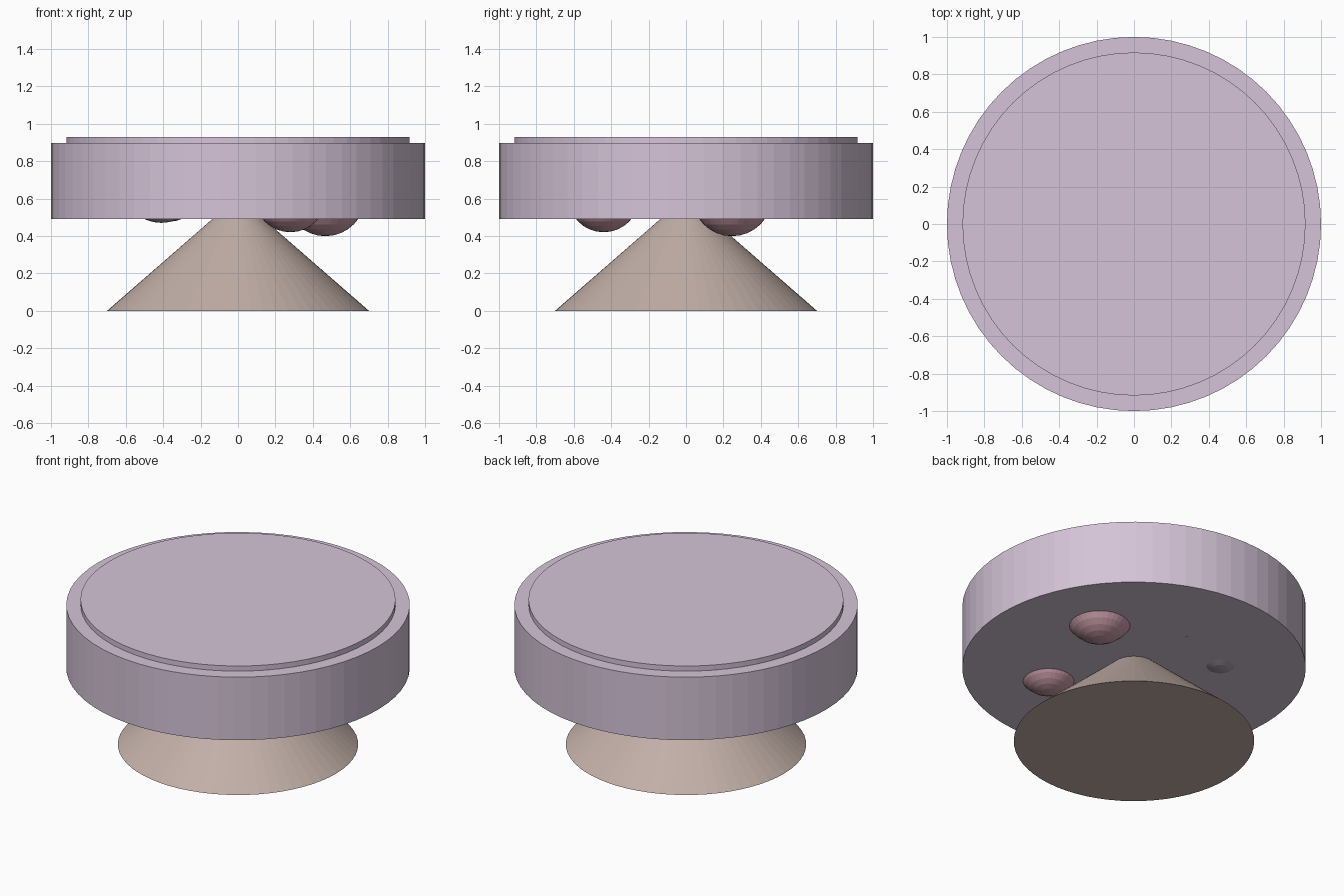
import bpy

if "Cube" in bpy.data.objects:
    bpy.data.objects.remove(bpy.data.objects["Cube"])


def material(name, rgb):
    m = bpy.data.materials.new(name)
    m.diffuse_color = (*rgb, 1)
    m.use_nodes = True
    m.node_tree.nodes["Principled BSDF"].inputs["Base Color"].default_value = m.diffuse_color
    return m


lilac = material("lilac", (0.66, 0.55, 0.68))
beige = material("beige", (0.54, 0.43, 0.39))
rose = material("rose", (0.58, 0.33, 0.39))
mauve = material("mauve", (0.42, 0.37, 0.42))


def finish(name, mat):
    ob = bpy.context.object
    ob.name = name
    ob.data.materials.append(mat)
    return ob


def cone(name, r1, r2, z0, z1, mat, sides=64):
    bpy.ops.mesh.primitive_cone_add(vertices=sides, radius1=r1, radius2=r2,
                                    depth=z1 - z0, location=(0, 0, (z0 + z1) / 2))
    return finish(name, mat)


def bump(name, x, y, half_width, depth, mat):
    # sphere whose cap pokes out below the underside of the drum
    r = (half_width ** 2 + depth ** 2) / (2 * depth)
    bpy.ops.mesh.primitive_uv_sphere_add(segments=32, ring_count=16, radius=r,
                                         location=(x, y, UNDER - depth + r))
    return finish(name, mat)


UNDER = 0.492

# conical foot, drum and raised lid
cone("foot_cone", 0.70, 0, 0, 0.61, beige)
cone("drum", 1.0, 1.0, UNDER, 0.897, lilac)
cone("raised_lid", 0.917, 0.917, 0.88, 0.93, lilac)

# round bumps on the underside
bump("bump_large", 0.467, 0.246, 0.177, 0.093, rose)
bump("bump_medium", 0.28, -0.44, 0.15, 0.072, rose)
bump("bump_front_left", -0.41, -0.39, 0.095, 0.022, mauve)
bump("bump_back_left", -0.375, 0.335, 0.08, 0.016, mauve)
bump("bump_tiny", 0.0, 0.48, 0.014, 0.002, mauve).scale = (1, 1, 1)
